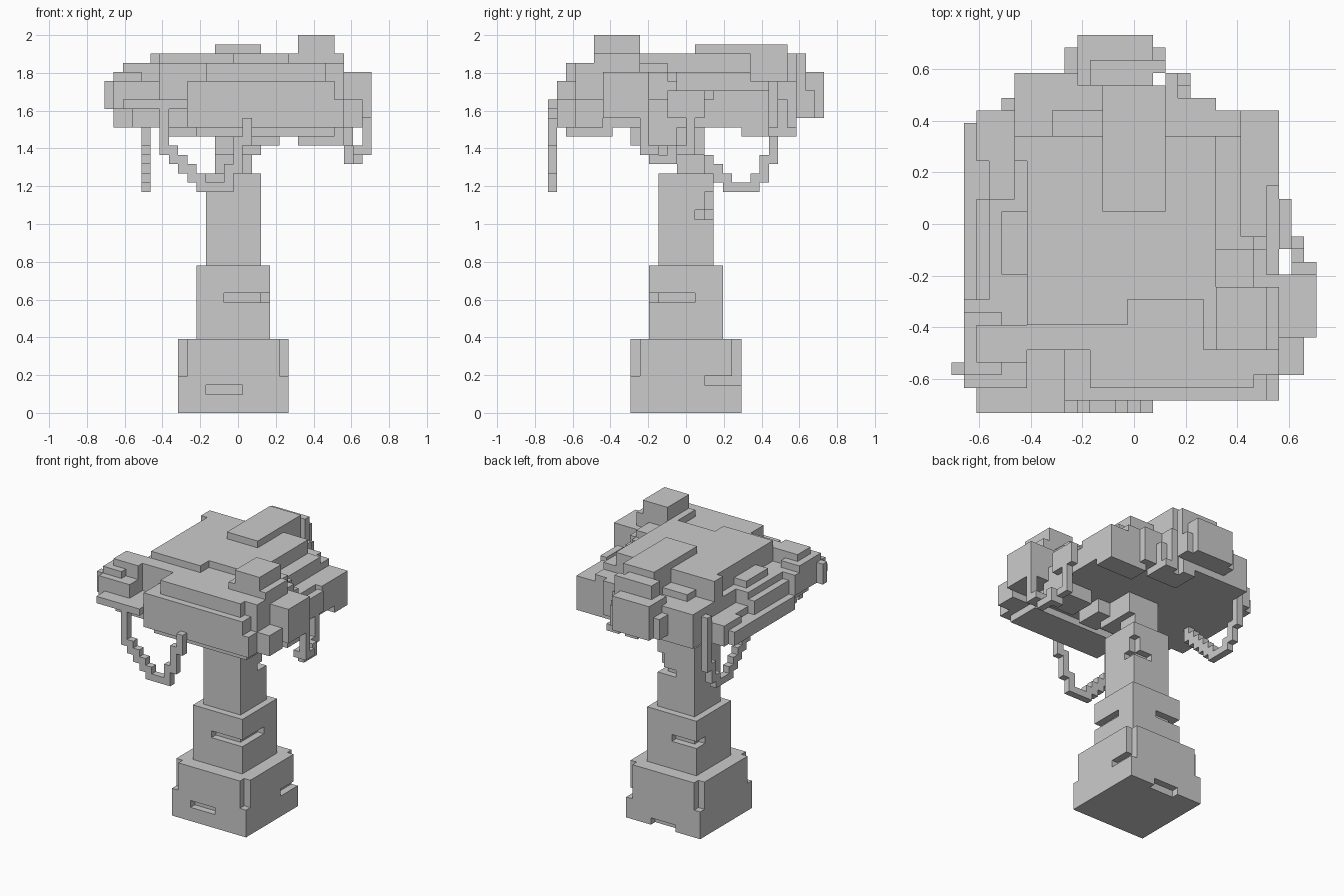
import bpy
import bmesh
from mathutils import Vector

cube = bpy.data.objects.get("Cube")
if cube:
    bpy.data.objects.remove(cube, do_unlink=True)

UNIT = 2 / 41                      # edge of one block
ORIGIN = Vector((14.5, 15, 0))     # grid point placed at the centre of the ground

grey = bpy.data.materials.new("stone_grey")
grey.use_nodes = True
tone = (0.6, 0.6, 0.6, 1)
grey.diffuse_color = tone
grey.node_tree.nodes["Principled BSDF"].inputs["Base Color"].default_value = tone


class Blocks:
    """A part made of grid blocks; only its outer faces are built."""

    def __init__(self, name):
        self.name, self.cells = name, set()

    def span(self, x, y, z):
        return {(i, j, k) for i in range(*x) for j in range(*y) for k in range(*z)}

    def add(self, x, y, z):
        self.cells |= self.span(x, y, z)

    def cut(self, x, y, z):
        self.cells -= self.span(x, y, z)

    def build(self):
        bm = bmesh.new()
        corners = {}

        def corner(p):
            key = tuple(p)
            if key not in corners:
                corners[key] = bm.verts.new((Vector(p) - ORIGIN) * UNIT)
            return corners[key]

        for cell in sorted(self.cells):
            for axis in range(3):
                for side in (0, 1):
                    near = list(cell)
                    near[axis] += 2 * side - 1
                    if tuple(near) in self.cells:
                        continue
                    loop = []
                    for a, b in ((0, 0), (1, 0), (1, 1), (0, 1)):
                        p = list(cell)
                        p[axis] += side
                        p[(axis + 1) % 3] += a
                        p[(axis + 2) % 3] += b
                        loop.append(corner(p))
                    bm.faces.new(loop if side else loop[::-1])
        # merge the flat areas into larger faces
        bmesh.ops.dissolve_limit(bm, angle_limit=0.01, verts=bm.verts, edges=bm.edges)
        mesh = bpy.data.meshes.new(self.name)
        bm.to_mesh(mesh)
        bm.free()
        mesh.materials.append(grey)
        bpy.context.collection.objects.link(bpy.data.objects.new(self.name, mesh))


# Trunk: three stacked blocks and a thin neck
trunk = Blocks("trunk")
trunk.add(x=(8, 20), y=(9, 21), z=(0, 8))
trunk.add(x=(10, 18), y=(11, 19), z=(8, 16))
trunk.add(x=(11, 17), y=(12, 18), z=(16, 26))
trunk.add(x=(12, 16), y=(14, 17), z=(26, 31))

# Trunk: chipped corners of the base
for column_x, column_y in ((8, 9), (19, 9), (8, 20), (19, 20)):
    trunk.cut(x=(column_x, column_x + 1), y=(column_y, column_y + 1), z=(4, 8))
# Trunk: slots in the base
trunk.cut(x=(11, 15), y=(9, 10), z=(2, 3))
trunk.cut(x=(19, 20), y=(17, 21), z=(3, 4))
trunk.cut(x=(12, 16), y=(20, 21), z=(0, 1))
# Trunk: slots around the middle and the top
trunk.cut(x=(13, 18), y=(11, 12), z=(12, 13))
trunk.cut(x=(17, 18), y=(11, 16), z=(12, 13))
trunk.cut(x=(10, 14), y=(18, 19), z=(12, 13))
trunk.cut(x=(10, 11), y=(17, 19), z=(12, 13))
trunk.cut(x=(14, 17), y=(17, 18), z=(21, 22))
trunk.cut(x=(16, 17), y=(16, 18), z=(21, 22))
trunk.cut(x=(16, 17), y=(17, 18), z=(22, 24))
trunk.build()

canopy = Blocks("canopy")
# Core and the stepped roof
canopy.add(x=(3, 25), y=(3, 24), z=(31, 36))
canopy.add(x=(6, 24), y=(5, 22), z=(36, 38))
canopy.add(x=(6, 21), y=(7, 22), z=(38, 39))
canopy.add(x=(5, 12), y=(20, 22), z=(36, 39))
canopy.add(x=(12, 17), y=(16, 26), z=(39, 40))
canopy.cut(x=(14, 20), y=(7, 9), z=(38, 39))

# Front panel with its raised plate and the ledges behind
canopy.add(x=(9, 25), y=(1, 5), z=(31, 36))
canopy.add(x=(24, 26), y=(1, 5), z=(31, 34))
canopy.add(x=(11, 24), y=(2, 5), z=(36, 38))
canopy.add(x=(9, 20), y=(5, 7), z=(36, 38))
canopy.add(x=(24, 26), y=(3, 10), z=(34, 38))
canopy.add(x=(20, 26), y=(5, 10), z=(38, 39))

# Tall block on the roof and the blocks of the right side
canopy.add(x=(21, 25), y=(5, 10), z=(37, 41))
canopy.add(x=(25, 29), y=(6, 11), z=(32, 37))
canopy.add(x=(24, 28), y=(3, 6), z=(31, 34))
canopy.add(x=(25, 26), y=(10, 19), z=(31, 34))
canopy.add(x=(26, 27), y=(13, 17), z=(32, 35))
canopy.add(x=(21, 25), y=(10, 13), z=(36, 37))

# Back right corner, low and stepped
canopy.cut(x=(23, 26), y=(14, 24), z=(35, 39))
canopy.cut(x=(21, 24), y=(13, 24), z=(37, 39))
canopy.add(x=(19, 26), y=(18, 24), z=(31, 35))
canopy.add(x=(18, 21), y=(21, 25), z=(33, 36))

# Back: rising tower, its outer block and side steps
canopy.add(x=(5, 18), y=(23, 27), z=(31, 36))
canopy.add(x=(4, 21), y=(23, 25), z=(31, 35))
canopy.add(x=(18, 19), y=(25, 26), z=(31, 34))
canopy.add(x=(8, 12), y=(22, 24), z=(36, 37))
canopy.add(x=(12, 17), y=(22, 26), z=(36, 39))
canopy.add(x=(11, 17), y=(26, 28), z=(32, 39))
canopy.add(x=(10, 16), y=(26, 30), z=(32, 37))
canopy.add(x=(9, 17), y=(26, 29), z=(32, 35))
canopy.cut(x=(16, 17), y=(26, 27), z=(30, 40))

# Left side: low ledge and upper steps
canopy.add(x=(1, 6), y=(9, 23), z=(31, 33))
canopy.add(x=(2, 3), y=(20, 24), z=(31, 34))
canopy.add(x=(2, 5), y=(9, 17), z=(33, 35))
canopy.add(x=(4, 6), y=(11, 16), z=(36, 37))
canopy.cut(x=(3, 5), y=(17, 24), z=(34, 36))

# Front left corner: thin slab with a cluster of blocks on it
canopy.add(x=(2, 9), y=(0, 3), z=(33, 34))
canopy.add(x=(1, 6), y=(2, 9), z=(33, 36))
canopy.add(x=(1, 4), y=(3, 8), z=(36, 37))
canopy.add(x=(2, 7), y=(4, 7), z=(36, 38))
canopy.add(x=(0, 1), y=(3, 4), z=(33, 36))
canopy.cut(x=(6, 9), y=(1, 5), z=(34, 39))

# Patches hanging under the canopy
canopy.add(x=(10, 25), y=(2, 7), z=(30, 31))
canopy.add(x=(7, 10), y=(4, 7), z=(30, 31))
canopy.add(x=(14, 19), y=(23, 27), z=(30, 31))
canopy.add(x=(20, 26), y=(21, 24), z=(30, 31))
canopy.add(x=(21, 26), y=(10, 14), z=(29, 31))
canopy.add(x=(16, 19), y=(9, 13), z=(29, 31))
canopy.add(x=(12, 17), y=(11, 17), z=(28, 31))
canopy.cut(x=(16, 17), y=(26, 27), z=(30, 31))
canopy.build()


def vine(name, fixed, start, spans, along_x):
    """A hanging loop in one plane; each span is the low and high of a column."""
    part = Blocks(name)
    for step, z in enumerate(spans, start):
        across, along = (fixed, fixed + 1), (step, step + 1)
        part.add(*((along, across) if along_x else (across, along)), z)
    part.build()


# Front and left garlands
vine("front_vine", 0, 6,
     ((28, 33), (27, 29), (26, 28), (25, 27), (24, 26), (24, 25),
      (24, 25), (24, 27), (26, 30), (29, 32)), True)
vine("left_vine", 4, 14,
     ((29, 31), (28, 30), (27, 29), (26, 28), (25, 27), (24, 26), (24, 25),
      (24, 25), (24, 26), (25, 28), (27, 31)), False)

# Right vine steps inwards as it runs back
right_vine = Blocks("right_vine")
right_vine.add(x=(28, 29), y=(10, 11), z=(28, 32))
right_vine.add(x=(27, 29), y=(10, 12), z=(28, 29))
right_vine.add(x=(27, 28), y=(11, 14), z=(27, 28))
right_vine.add(x=(26, 28), y=(13, 14), z=(27, 29))
right_vine.add(x=(26, 27), y=(13, 16), z=(28, 29))
right_vine.add(x=(26, 27), y=(15, 16), z=(28, 32))
right_vine.build()
